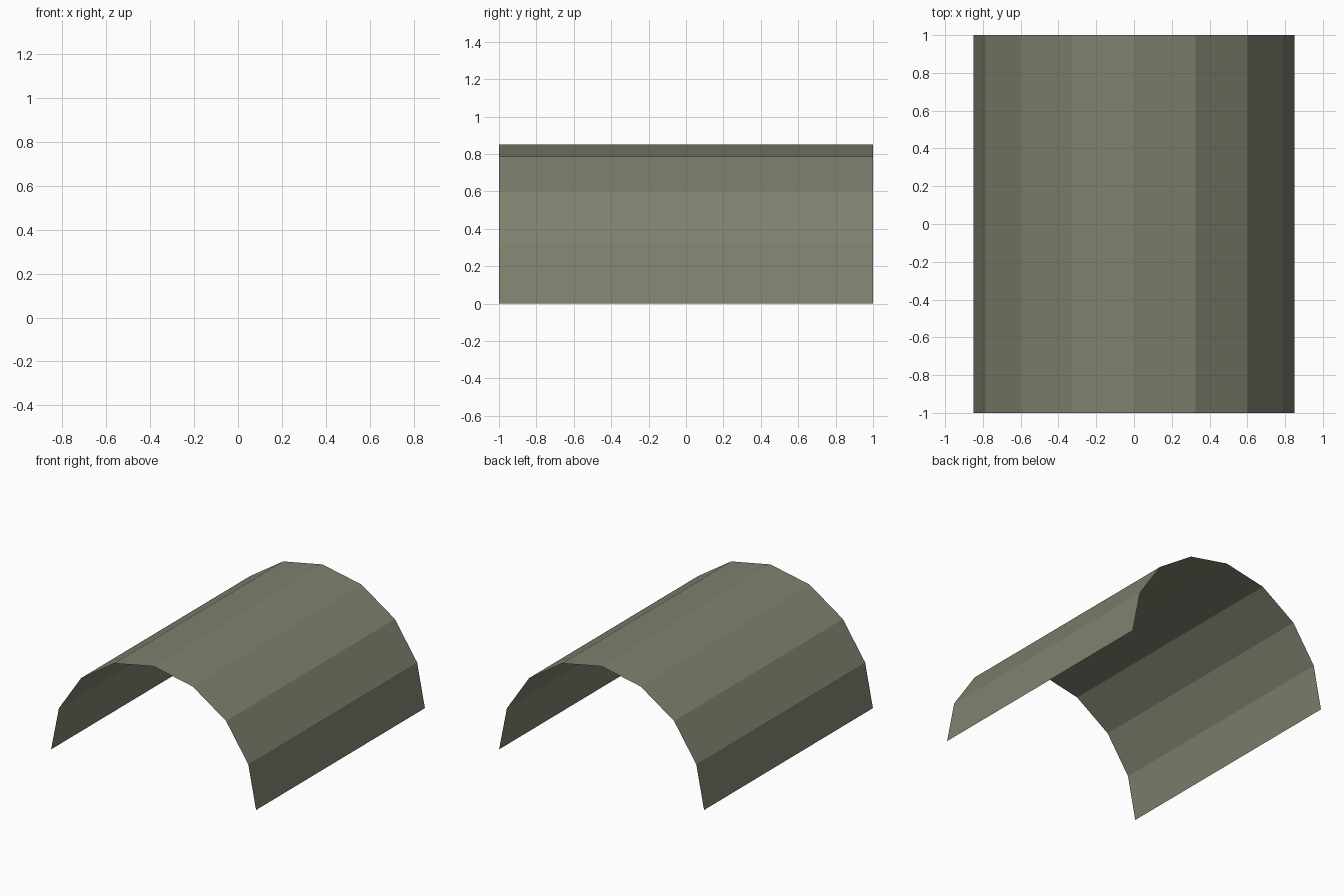
import bpy, bmesh, math

if "Cube" in bpy.data.objects:
    bpy.data.objects.remove(bpy.data.objects["Cube"])

RADIUS, HALF_LENGTH, SEGMENTS = 0.85, 1.0, 8

# Single olive grey colour
mat = bpy.data.materials.new("olive grey")
mat.diffuse_color = (0.21, 0.22, 0.157, 1.0)
mat.use_nodes = True
mat.node_tree.nodes["Principled BSDF"].inputs["Base Color"].default_value = mat.diffuse_color

# Half-round profile in the xz plane, open at the bottom and both ends
bm = bmesh.new()
profile = [bm.verts.new((RADIUS * math.cos(math.pi * i / SEGMENTS), -HALF_LENGTH,
                         RADIUS * math.sin(math.pi * i / SEGMENTS)))
           for i in range(SEGMENTS + 1)]
edges = [bm.edges.new(pair) for pair in zip(profile, profile[1:])]

# Sweep the profile along y into a thin arched sheet
ext = bmesh.ops.extrude_edge_only(bm, edges=edges)
bmesh.ops.translate(bm, vec=(0, 2 * HALF_LENGTH, 0),
                    verts=[g for g in ext["geom"] if isinstance(g, bmesh.types.BMVert)])

# Face every panel outward
bm.normal_update()
for f in bm.faces:
    c = f.calc_center_median()
    if f.normal.x * c.x + f.normal.z * c.z < 0:
        f.normal_flip()

mesh = bpy.data.meshes.new("arched_roof")
bm.to_mesh(mesh)
bm.free()
mesh.materials.append(mat)
bpy.context.collection.objects.link(bpy.data.objects.new("arched_roof", mesh))
